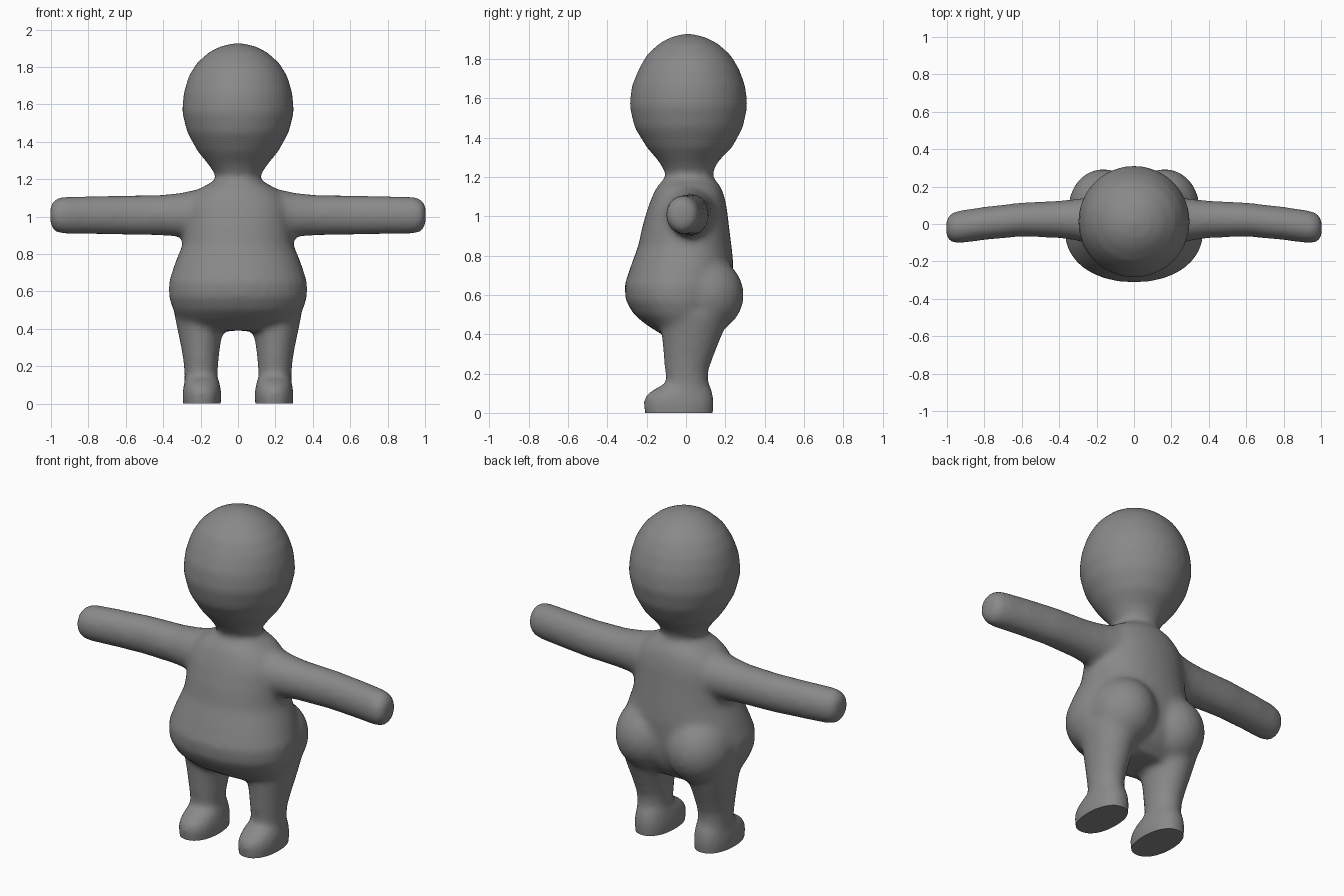
import bpy, bmesh, math
from mathutils import Vector

if "Cube" in bpy.data.objects:
    bpy.data.objects.remove(bpy.data.objects["Cube"])

SEG = 32
bm = bmesh.new()


def loft(centers, radii, u, v, power=2.0):
    """Closed tube through centres; radii are measured along axes u and v."""
    u, v = Vector(u), Vector(v)
    rings = []
    for c, (ru, rv) in zip(centers, radii):
        ring = []
        for i in range(SEG):
            a = 2 * math.pi * i / SEG
            ca, sa = math.cos(a), math.sin(a)
            p = (Vector(c) + u * ru * math.copysign(abs(ca) ** (2 / power), ca)
                 + v * rv * math.copysign(abs(sa) ** (2 / power), sa))
            ring.append(bm.verts.new(p))
        rings.append(ring)
    for a, b in zip(rings, rings[1:]):
        for i in range(SEG):
            j = (i + 1) % SEG
            bm.faces.new((a[i], a[j], b[j], b[i]))
    bm.faces.new(rings[0][::-1])
    bm.faces.new(rings[-1])


def upright(rows, power=2.0, x=0.0, side=1):
    """Loft along z from rows of (z, half width, front y, back y[, centre x])."""
    centers = [(side * (r[4] if len(r) > 4 else x), (r[2] + r[3]) / 2, r[0]) for r in rows]
    loft(centers, [(r[1], (r[3] - r[2]) / 2) for r in rows], (1, 0, 0), (0, 1, 0), power)


def ball(center, size):
    made = bmesh.ops.create_uvsphere(bm, u_segments=24, v_segments=16, radius=1)['verts']
    for vert in made:
        vert.co = Vector([c + s * k for c, s, k in zip(center, size, vert.co)])


# Head and neck
upright([(1.08, .12, -.11, .14), (1.19, .118, -.10, .135), (1.23, .125, -.11, .14),
         (1.28, .160, -.14, .165), (1.35, .217, -.20, .235), (1.45, .272, -.262, .29),
         (1.56, .300, -.288, .313), (1.66, .291, -.277, .303), (1.75, .265, -.24, .27),
         (1.82, .222, -.20, .228), (1.88, .155, -.135, .16), (1.91, .095, -.08, .10),
         (1.926, .03, -.02, .04)])

# Torso and belly
upright([(.39, .28, -.11, .13), (.45, .322, -.205, .19), (.50, .347, -.265, .215),
         (.57, .370, -.307, .232), (.65, .370, -.313, .238), (.75, .338, -.28, .242),
         (.85, .297, -.243, .232), (.95, .287, -.222, .219), (1.05, .28, -.192, .207),
         (1.11, .25, -.168, .193), (1.15, .205, -.148, .177), (1.19, .13, -.112, .145)], 2.15)

for side in (-1, 1):
    # Buttock
    ball((side * .165, .09, .60), (.185, .205, .20))
    # Shoulder and arm: x, y, z, radius in y, radius in z
    arm = [(.12, .02, 1.02, .15, .14), (.22, .02, 1.015, .13, .13),
           (.30, .022, 1.01, .112, .118), (.40, .025, 1.008, .10, .109),
           (.60, .024, 1.008, .091, .106), (.80, .003, 1.008, .089, .102),
           (.93, -.015, 1.007, .088, .100), (.975, -.02, 1.007, .08, .09),
           (1.004, -.022, 1.007, .05, .056)]
    loft([(side * x, y, z) for x, y, z, _, _ in arm], [r[3:] for r in arm],
         (0, 1, 0), (0, 0, 1))
    # Leg
    upright([(.05, .095, -.09, .11, .195), (.15, .088, -.10, .112, .198),
             (.22, .093, -.108, .115, .198), (.30, .104, -.115, .145, .20),
             (.40, .123, -.125, .185, .202), (.50, .14, -.14, .22, .205)], 2.0, 0, side)
    # Foot
    upright([(-.04, .098, -.205, .135), (.05, .105, -.218, .143), (.085, .10, -.208, .14),
             (.12, .093, -.165, .13), (.15, .08, -.10, .115)], 2.2, .193, side)

bmesh.ops.recalc_face_normals(bm, faces=bm.faces)
mesh = bpy.data.meshes.new("body")
bm.to_mesh(mesh)
bm.free()
body = bpy.data.objects.new("body", mesh)
bpy.context.collection.objects.link(body)

# Fuse the parts into one soft skin
remesh = body.modifiers.new("fuse", 'REMESH')
remesh.mode = 'VOXEL'
remesh.voxel_size = .018
soften = body.modifiers.new("soften", 'SMOOTH')
soften.factor = .5
soften.iterations = 9
skin = bpy.data.meshes.new_from_object(body.evaluated_get(bpy.context.evaluated_depsgraph_get()))
body.modifiers.clear()
body.data = skin

# Flat soles
bm = bmesh.new()
bm.from_mesh(skin)
cut = bmesh.ops.bisect_plane(bm, geom=bm.verts[:] + bm.edges[:] + bm.faces[:],
                             plane_co=(0, 0, 0), plane_no=(0, 0, 1), clear_inner=True)
rim = [e for e in cut['geom_cut'] if isinstance(e, bmesh.types.BMEdge)]
bmesh.ops.edgeloop_fill(bm, edges=rim)
bmesh.ops.recalc_face_normals(bm, faces=bm.faces)
bm.to_mesh(skin)
bm.free()

grey = bpy.data.materials.new("plain grey")
grey.diffuse_color = (.25, .25, .25, 1)
grey.use_nodes = True
grey.node_tree.nodes["Principled BSDF"].inputs["Base Color"].default_value = grey.diffuse_color
skin.materials.clear()
skin.materials.append(grey)
bpy.context.view_layer.objects.active = body
body.select_set(True)
bpy.ops.object.shade_smooth_by_angle(angle=math.radians(45))
